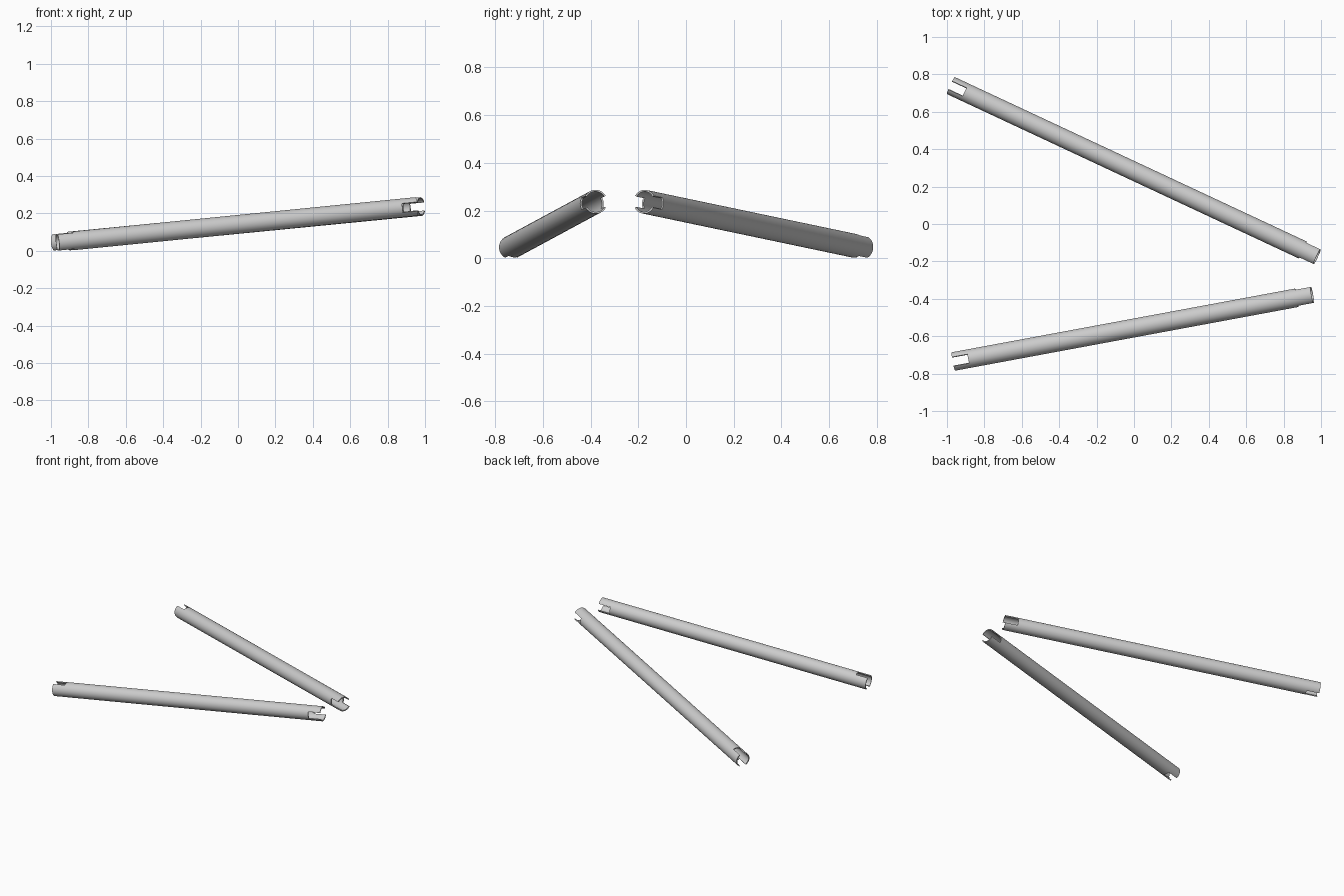
import bpy, bmesh, math
from mathutils import Vector, Matrix

if "Cube" in bpy.data.objects:
    bpy.data.objects.remove(bpy.data.objects["Cube"])

SIDES = 48       # segments around each tube
RADIUS = 0.05
WALL = 0.007
SLOT = 0.085     # depth of the end slots


def in_slot(i, centre):
    """True if segment i lies within 30 degrees of either side of the slot axis."""
    angle = (i + 0.5) * 360 / SIDES - centre
    return abs((angle + 90) % 180 - 90) < 30


def slotted_tube(name, low, high):
    low, high = Vector(low), Vector(high)
    length = (high - low).length
    bm = bmesh.new()

    # outer skin: three bands, with slot segments left out of the end bands
    rings = []
    for x in (0, SLOT, length - SLOT, length):
        rings.append([bm.verts.new((x,
                                    RADIUS * math.cos(2 * math.pi * i / SIDES),
                                    RADIUS * math.sin(2 * math.pi * i / SIDES)))
                      for i in range(SIDES)])
    for band in range(3):
        for i in range(SIDES):
            if band == 0 and in_slot(i, 90):      # vertical slot, low end
                continue
            if band == 2 and in_slot(i, 0):       # sideways slot, high end
                continue
            j = (i + 1) % SIDES
            a, b = rings[band], rings[band + 1]
            bm.faces.new((a[i], a[j], b[j], b[i]))
    bmesh.ops.delete(bm, geom=[v for v in bm.verts if not v.link_faces], context='VERTS')

    # wall thickness: extrude the skin and shrink the copy towards the axis
    ext = bmesh.ops.extrude_face_region(bm, geom=bm.faces[:], use_keep_orig=True)
    k = (RADIUS - WALL) / RADIUS
    for v in ext["geom"]:
        if isinstance(v, bmesh.types.BMVert):
            v.co.y *= k
            v.co.z *= k
    bmesh.ops.recalc_face_normals(bm, faces=bm.faces[:])

    # lay the tube along its sloping axis, keeping local y level
    ax = (high - low).normalized()
    side = Vector((0, 0, 1)).cross(ax).normalized()
    up = ax.cross(side)
    rot = Matrix((ax, side, up)).transposed().to_4x4()
    mesh = bpy.data.meshes.new(name)
    bm.to_mesh(mesh)
    bm.free()
    obj = bpy.data.objects.new(name, mesh)
    obj.matrix_world = Matrix.Translation(low) @ rot
    bpy.context.collection.objects.link(obj)
    bpy.ops.object.select_all(action='DESELECT')
    obj.select_set(True)
    bpy.context.view_layer.objects.active = obj
    bpy.ops.object.shade_smooth_by_angle(angle=math.radians(30))
    return obj


# the two tubes
slotted_tube("rear_tube", (-0.979, 0.74, 0.045), (0.979, -0.175, 0.237))
slotted_tube("front_tube", (-0.965, -0.735, 0.045), (0.953, -0.379, 0.237))
